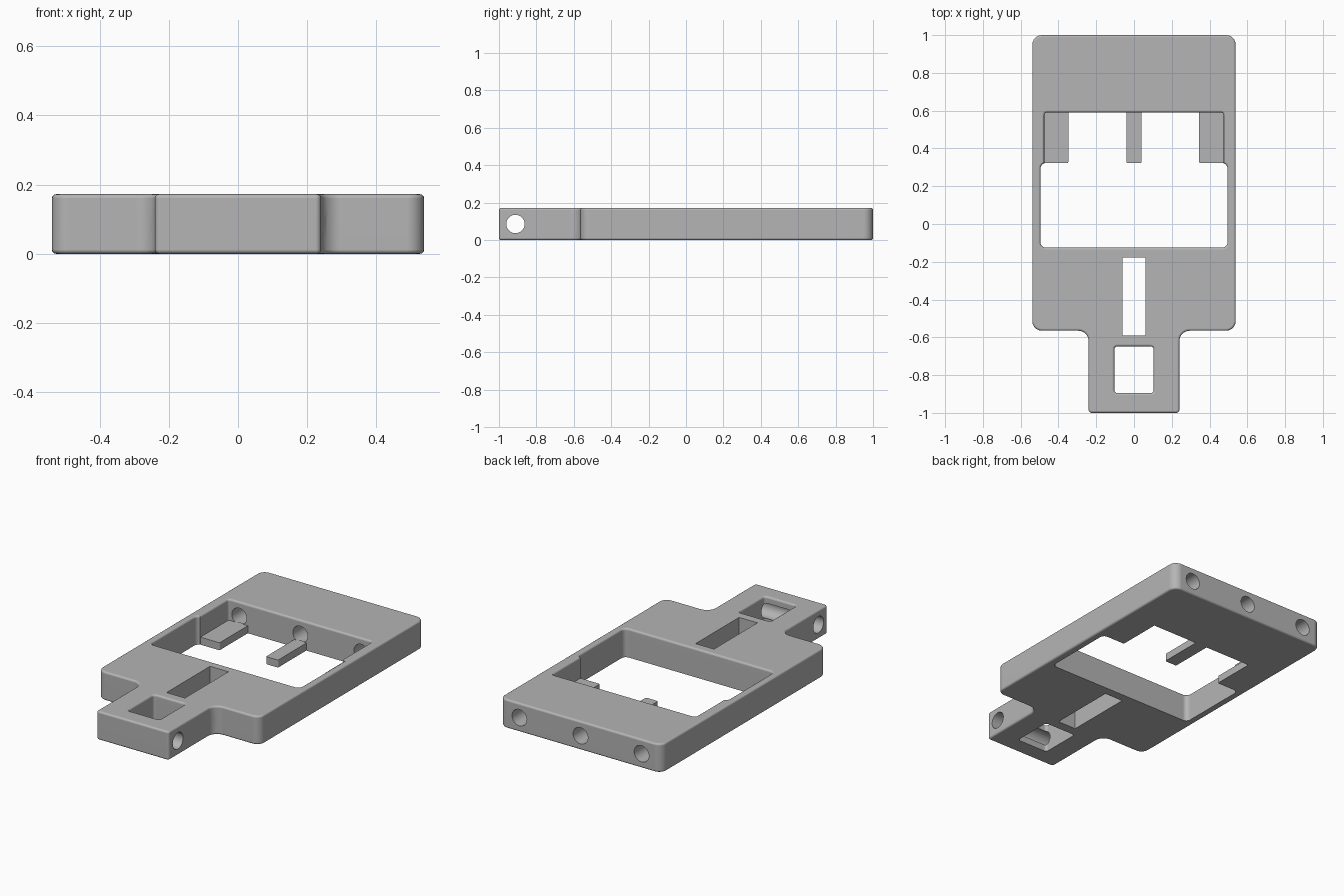
import bpy, bmesh, math
from mathutils import Vector, Matrix

cube = bpy.data.objects.get("Cube")
if cube:
    bpy.data.objects.remove(cube, do_unlink=True)

HEIGHT, RIM, HOLE_R = 0.172, 0.012, 0.049

grey = bpy.data.materials.new("light grey")
grey.use_nodes = True
colour = (0.46, 0.46, 0.46, 1)
grey.diffuse_color = colour
grey.node_tree.nodes["Principled BSDF"].inputs["Base Color"].default_value = colour


def outline(corners, steps=6):
    """Round each (x, y, radius) corner; return points with outward normals."""
    result = []
    for i, (x, y, r) in enumerate(corners):
        p = Vector((x, y))
        a = (p - Vector(corners[i - 1][:2])).normalized()
        b = (Vector(corners[(i + 1) % len(corners)][:2]) - p).normalized()
        turn = 1 if a.cross(b) > 0 else -1
        centre = p - a * r + b * r
        start, end = Vector((a.y, -a.x)), Vector((b.y, -b.x))
        for k in range(steps + 1):
            t = k / steps * math.pi / 2
            n = start * math.cos(t) + end * math.sin(t)
            result.append((centre + n * r * turn, n))
    return result


def rect(x0, x1, y0, y1, r):
    return [(x0, y0, r), (x1, y0, r), (x1, y1, r), (x0, y1, r)]


def add_object(name, bm):
    bmesh.ops.recalc_face_normals(bm, faces=bm.faces)
    mesh = bpy.data.meshes.new(name)
    bm.to_mesh(mesh)
    bm.free()
    mesh.materials.append(grey)
    obj = bpy.data.objects.new(name, mesh)
    bpy.context.collection.objects.link(obj)
    return obj


def loft(name, corners, layers):
    """Stack copies of an outline at (offset, z) layers and cap both ends."""
    bm = bmesh.new()
    pts = outline(corners)
    rings = [[bm.verts.new((*(p + n * off), z)) for p, n in pts] for off, z in layers]
    for low, high in zip(rings, rings[1:]):
        for i in range(len(pts)):
            bm.faces.new((low[i - 1], low[i], high[i], high[i - 1]))
    bm.faces.new(rings[0])
    bm.faces.new(rings[-1])
    return add_object(name, bm)


def bore(axis, start, end, across):
    """Cylindrical cutter along x or y at mid height."""
    bm = bmesh.new()
    bmesh.ops.create_cone(bm, cap_ends=True, segments=40, radius1=HOLE_R,
                          radius2=HOLE_R, depth=end - start)
    mid, z = (start + end) / 2, HEIGHT / 2
    if axis == "x":
        m = Matrix.Translation((mid, across, z)) @ Matrix.Rotation(math.pi / 2, 4, "Y")
    else:
        m = Matrix.Translation((across, mid, z)) @ Matrix.Rotation(math.pi / 2, 4, "X")
    bm.transform(m)
    return add_object("bore_cutter", bm)


def finish(obj):
    bpy.ops.object.select_all(action="DESELECT")
    obj.select_set(True)
    bpy.context.view_layer.objects.active = obj
    bpy.ops.object.shade_smooth_by_angle(angle=math.radians(32))
    obj.modifiers.new("weighted normals", "WEIGHTED_NORMAL").keep_sharp = True


def cut(obj, cutter):
    mod = obj.modifiers.new("cut", "BOOLEAN")
    mod.operation, mod.solver, mod.object = "DIFFERENCE", "EXACT", cutter
    bpy.context.view_layer.objects.active = obj
    bpy.ops.object.modifier_apply(modifier=mod.name)
    bpy.data.objects.remove(cutter, do_unlink=True)


# Plate with a narrow front neck and rounded rims
half = [(0.24, -1, 0.016), (0.24, -0.565, -0.055), (0.538, -0.565, 0.05), (0.538, 1, 0.05)]
right = [(x, y, abs(r)) for x, y, r in half]
# inside corners curve the other way, so their arc centre lies outside the plate
body = right + [(-x, y, r) for x, y, r in reversed(right)]
quarter = [math.pi / 8 * k for k in range(5)]
bottom = [(-RIM * (1 - math.sin(t)), RIM * (1 - math.cos(t))) for t in quarter]
top = [(off, HEIGHT - z) for off, z in reversed(bottom)]
plate = loft("plate", body, bottom + top)

# Windows with rounded upper rims
flare = [(RIM * (1 - math.cos(t)), HEIGHT - RIM + RIM * math.sin(t)) for t in quarter]
window_layers = [(0, -0.1)] + flare + [(RIM, HEIGHT + 0.1)]
for area in (rect(-0.495, 0.495, -0.125, 0.322, 0.028),
             rect(-0.475, 0.475, 0.2, 0.59, 0.014),
             rect(-0.104, 0.104, -0.895, -0.648, 0.016)):
    cut(plate, loft("window_cutter", area, window_layers))

# Sharp-edged slot
cut(plate, loft("slot_cutter", rect(-0.061, 0.061, -0.59, -0.178, 0.002),
                [(0, -0.1), (0, HEIGHT + 0.1)]))

# Cross bores and back bores
for y in (-0.912, -0.63, -0.16):
    cut(plate, bore("x", -0.7, 0.7, y))
for x in (-0.405, 0, 0.405):
    cut(plate, bore("y", 0.5, 1.1, x))
finish(plate)

# Low support tabs in the large window
for name, x0, x1 in (("right_tab", -0.485, -0.348), ("middle_tab", -0.04, 0.04),
                     ("left_tab", 0.345, 0.485)):
    tab = loft(name, rect(x0, x1, 0.322, 0.6, 0.008), [(0, 0), (0, 0.045)])
    finish(tab)
